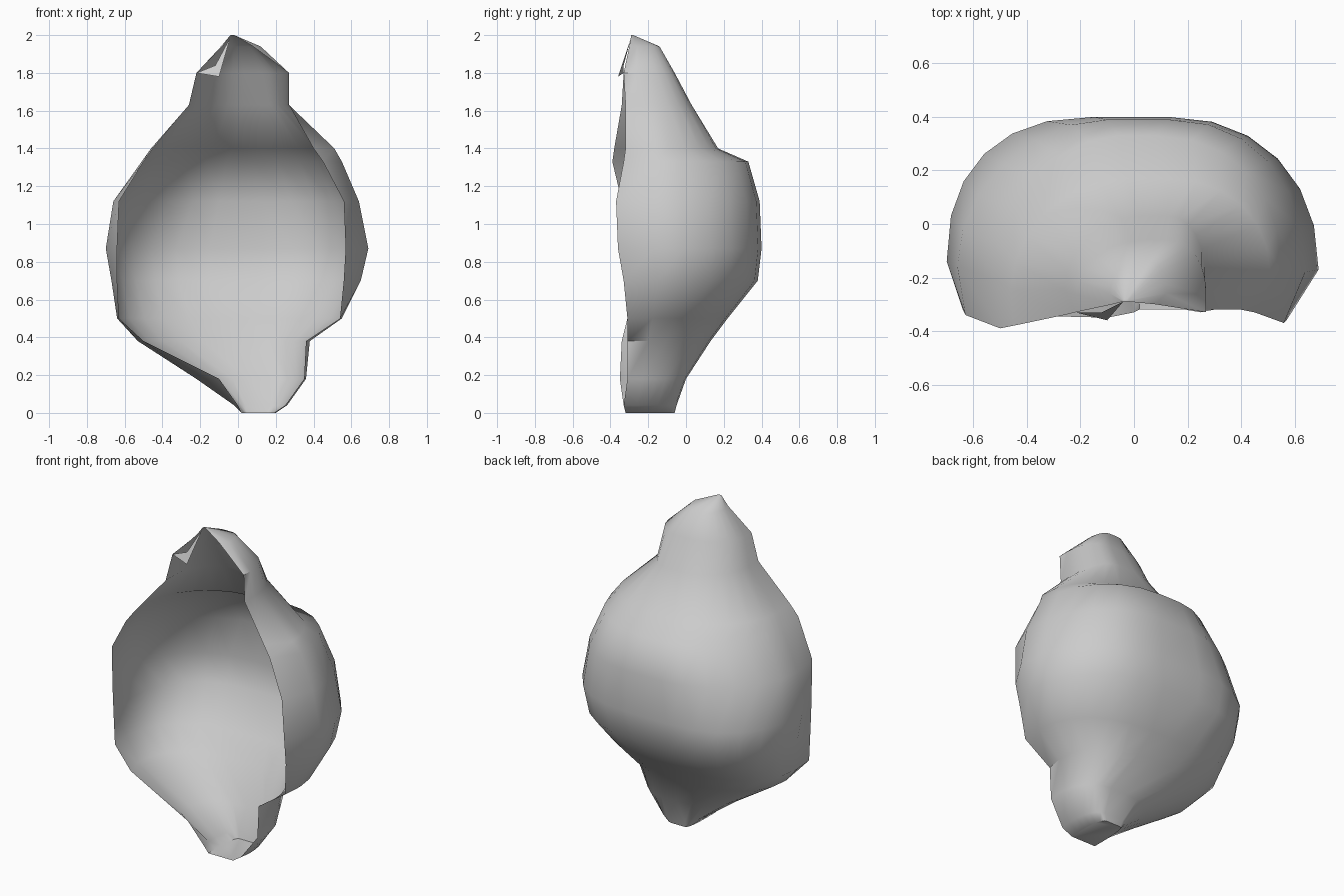
import bpy
import bmesh
from math import cos, sin, pi, radians

cube = bpy.data.objects.get("Cube")
if cube:
    bpy.data.objects.remove(cube, do_unlink=True)


def make_material(name, colour):
    material = bpy.data.materials.new(name)
    material.use_nodes = True
    material.diffuse_color = colour
    material.node_tree.nodes["Principled BSDF"].inputs["Base Color"].default_value = colour
    return material


def finish(name, bm, material):
    mesh = bpy.data.meshes.new(name)
    bm.to_mesh(mesh)
    bm.free()
    mesh.materials.append(material)
    obj = bpy.data.objects.new(name, mesh)
    bpy.context.collection.objects.link(obj)
    bpy.ops.object.select_all(action="DESELECT")
    obj.select_set(True)
    bpy.context.view_layer.objects.active = obj
    bpy.ops.object.shade_smooth_by_angle(angle=radians(50))
    return obj


def side_wall(height, rim, side, corner, front, back, power):
    """Half a slice: rim, then a quarter arc from the side to the back."""
    shoulder = front + (back - front) * 0.25
    points = [(rim, front, height)]
    for step in range(ARC_STEPS + 1):
        angle = pi / 2 * step / ARC_STEPS
        x = corner + (side - corner) * abs(cos(angle)) ** power
        y = shoulder + (back - shoulder) * sin(angle) ** power
        points.append((x, y, height))
    return points


def section(height, rims, sides, corners, fronts, back):
    """One horizontal slice, open at the front; the lower -x wall is fuller."""
    fullness = (1.05 if height > 1 else 0.85, 0.92)
    walls = [
        side_wall(height, rims[i], sides[i], corners[i], fronts[i], back, power)
        for i, power in enumerate(fullness)
    ]
    return walls[0] + walls[1][::-1]


ARC_STEPS = 6
grey = make_material("plain grey", (0.6, 0.6, 0.6, 1))

# Slices: height, then -x and +x pairs of rim, side, back corner and front depth, then back depth
slices = [
    (2, (-.04, -.02), (-.04, -.02), (-.03, -.025), (-.29, -.29), -.28),
    (1.94, (-.08, .08), (-.09, .12), (0, .06), (-.3, -.3), -.14),
    (1.8, (-.22, .27), (-.22, .27), (.03, .12), (-.33, -.33), -.06),
    (1.63, (-.26, .27), (-.26, .27), (.02, .13), (-.34, -.32), .03),
    (1.4, (-.45, .4), (-.46, .51), (-.03, .12), (-.38, -.32), .17),
    (1.33, (-.5, .45), (-.51, .55), (-.06, .08), (-.39, -.33), .33),
    (1.12, (-.63, .56), (-.66, .64), (-.1, .13), (-.34, -.37), .39),
    (.87, (-.64, .57), (-.7, .69), (-.15, .13), (-.32, -.36), .4),
    (.7, (-.64, .56), (-.67, .65), (-.15, .1), (-.31, -.33), .38),
    (.5, (-.63, .54), (-.64, .55), (-.08, .05), (-.31, -.31), .22),
    (.38, (-.5, .36), (-.53, .38), (-.03, .08), (-.34, -.31), .13),
    (.18, (-.1, .35), (-.22, .36), (.06, .17), (-.35, -.31), 0),
    (.04, (0, .25), (-.02, .26), (.04, .17), (-.33, -.33), -.05),
    (0, (.02, .19), (.02, .2), (.05, .15), (-.32, -.32), -.06),
]

# Hollow shell, open to the front, closed at the tip and the spout floor
bm = bmesh.new()
rings = [[bm.verts.new(point) for point in section(*row)] for row in slices]
for upper, lower in zip(rings, rings[1:]):
    for i in range(len(upper) - 1):
        bm.faces.new((upper[i], lower[i], lower[i + 1], upper[i + 1]))
bm.faces.new(rings[0])
bm.faces.new(rings[-1])
bmesh.ops.recalc_face_normals(bm, faces=bm.faces)
finish("hollow_shell", bm, grey)

# Small folded flap on the rim of the neck
bm = bmesh.new()
tip, corner, fold, inner = [bm.verts.new(point) for point in (
    (-.04, -.29, 1.99), (-.22, -.33, 1.8), (-.1, -.36, 1.78), (-.12, -.33, 1.84))]
bm.faces.new((corner, fold, inner))
bm.faces.new((inner, fold, tip))
finish("neck_flap", bm, grey)
